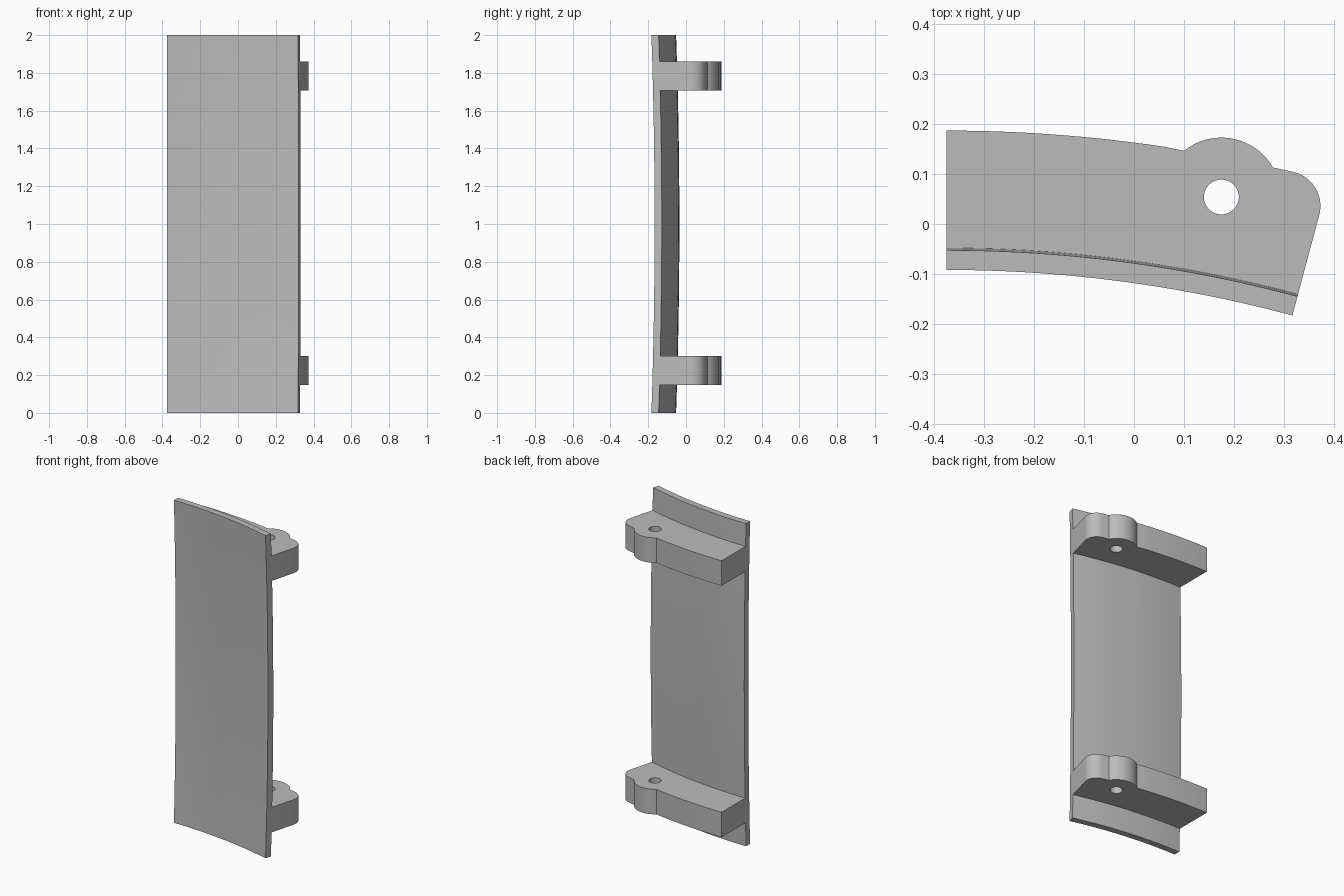
import bpy, bmesh
from math import sin, cos, radians, degrees, asin, atan2, pi
from mathutils import Vector

if "Cube" in bpy.data.objects:
    bpy.data.objects.remove(bpy.data.objects["Cube"])

AXIS = Vector((-0.375, -2.766))   # centre of the panel's sweep
SWEEP = 15                        # degrees
FRONT_R, THICK, BULGE = 2.674, 0.0395, 0.0175
OUTER_R = 2.953                   # rear edge of the brackets

grey = bpy.data.materials.new("grey")
grey.use_nodes = True
colour = (0.5, 0.5, 0.5, 1)
grey.diffuse_color = colour
grey.node_tree.nodes["Principled BSDF"].inputs["Base Color"].default_value = colour


def polar(r, deg):
    """Point at radius r, swept from the left edge towards the right."""
    return AXIS + r * Vector((sin(radians(deg)), cos(radians(deg))))


def arc(centre, r, a0, a1, n):
    """Arc points between two angles in radians, measured from +x."""
    angles = [a0 + (a1 - a0) * i / n for i in range(n + 1)]
    return [centre + r * Vector((cos(a), sin(a))) for a in angles]


def smooth(obj):
    bpy.ops.object.select_all(action='DESELECT')
    obj.select_set(True)
    bpy.context.view_layer.objects.active = obj
    bpy.ops.object.shade_smooth_by_angle(angle=radians(25))


def make_panel():
    """Thin panel, swept about the axis and bowed along its height."""
    bm = bmesh.new()
    cols, rows = 24, 24

    def sheet(offset):
        grid = []
        for j in range(rows + 1):
            z = 2 * j / rows
            r = FRONT_R + BULGE * (1 - (z - 1) ** 2) + offset
            grid.append([bm.verts.new((*polar(r, SWEEP * i / cols), z))
                         for i in range(cols + 1)])
        return grid

    front, back = sheet(0), sheet(THICK)
    for grid in (front, back):
        for j in range(rows):
            for i in range(cols):
                bm.faces.new((grid[j][i], grid[j][i + 1],
                              grid[j + 1][i + 1], grid[j + 1][i]))
    # rim
    for j in (0, rows):
        for i in range(cols):
            bm.faces.new((front[j][i], front[j][i + 1], back[j][i + 1], back[j][i]))
    for i in (0, cols):
        for j in range(rows):
            bm.faces.new((front[j][i], front[j + 1][i], back[j + 1][i], back[j][i]))
    bmesh.ops.recalc_face_normals(bm, faces=bm.faces)
    mesh = bpy.data.meshes.new("curved_panel")
    bm.to_mesh(mesh)
    bm.free()
    mesh.materials.append(grey)
    obj = bpy.data.objects.new("curved_panel", mesh)
    bpy.context.collection.objects.link(obj)
    smooth(obj)


def bracket_outline():
    pin = Vector((0.175, 0.054))
    boss_r, round_r = 0.119, 0.07
    boss_start, boss_end = Vector((0.10, 0.147)), Vector((0.278, 0.113))
    pts = [polar(2.705, SWEEP * i / 16) for i in range(16, -1, -1)]
    # rear edge up to the boss
    stop = degrees(asin((boss_start.x - AXIS.x) / OUTER_R))
    pts += [polar(OUTER_R, stop * i / 12) for i in range(12)]
    # boss around the pin hole
    a, b = [atan2(*(p - pin).yx) for p in (boss_start, boss_end)]
    pts += arc(pin, boss_r, a, b, 20)
    # rounded rear corner
    tangent = SWEEP - degrees(asin(round_r / (OUTER_R - round_r)))
    corner = polar(OUTER_R - round_r, tangent)
    pts += arc(corner, round_r, pi / 2 - radians(tangent), -radians(SWEEP), 16)
    hole = arc(pin, 0.035, 0, 2 * pi, 32)[:-1]
    return pts, hole


def make_bracket(name, z0, z1):
    """Hinge bracket: filled outline with a pin hole, extruded upright."""
    curve = bpy.data.curves.new(name, 'CURVE')
    curve.dimensions = '2D'
    curve.fill_mode = 'BOTH'
    curve.extrude = (z1 - z0) / 2
    for pts in bracket_outline():
        spline = curve.splines.new('POLY')
        spline.points.add(len(pts) - 1)
        for point, p in zip(spline.points, pts):
            point.co = (p.x, p.y, 0, 1)
        spline.use_cyclic_u = True
    curve.materials.append(grey)
    obj = bpy.data.objects.new(name, curve)
    bpy.context.collection.objects.link(obj)
    obj.location.z = (z0 + z1) / 2
    bpy.ops.object.select_all(action='DESELECT')
    obj.select_set(True)
    bpy.context.view_layer.objects.active = obj
    bpy.ops.object.convert(target='MESH')
    obj = bpy.context.view_layer.objects.active
    # weld caps to walls
    bm = bmesh.new()
    bm.from_mesh(obj.data)
    bmesh.ops.remove_doubles(bm, verts=bm.verts, dist=0.0001)
    bmesh.ops.recalc_face_normals(bm, faces=bm.faces)
    bm.to_mesh(obj.data)
    bm.free()
    smooth(obj)


make_panel()
make_bracket("lower_hinge_bracket", 0.147, 0.302)
make_bracket("upper_hinge_bracket", 1.706, 1.861)
